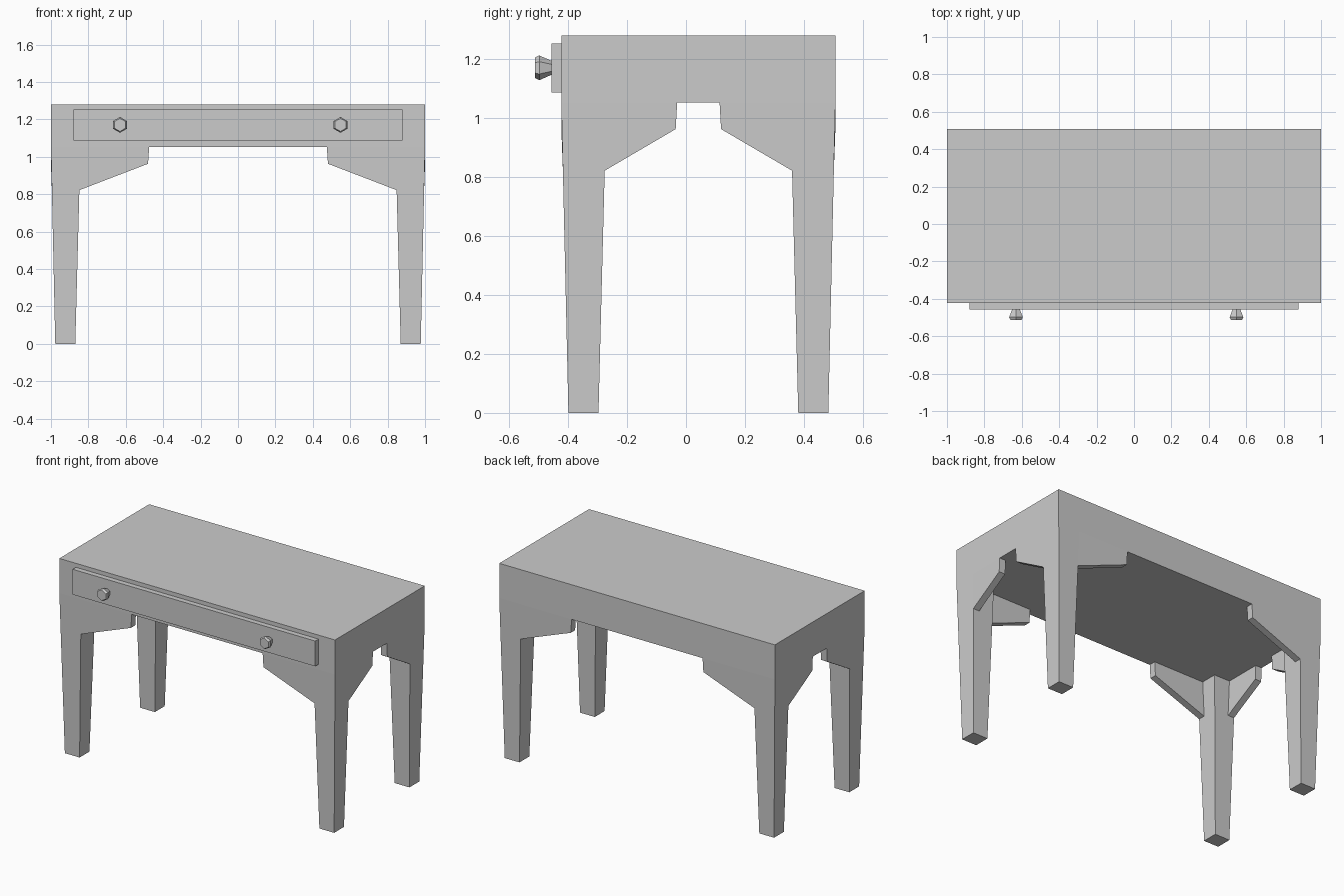
import bpy, bmesh
from mathutils import Matrix, Vector

if "Cube" in bpy.data.objects:
    bpy.data.objects.remove(bpy.data.objects["Cube"])

grey = bpy.data.materials.new("plain grey")
grey.use_nodes = True
GREY = (0.6, 0.6, 0.6, 1)
grey.diffuse_color = GREY
grey.node_tree.nodes["Principled BSDF"].inputs["Base Color"].default_value = GREY

MID_Y = 0.042                 # middle of the tabletop in depth
HALF_X, HALF_Y = 1.0, 0.465
TOP, UNDER, KNEE, TIP = 1.28, 1.053, 0.822, 0.963
THICK = 0.045                 # bracket board thickness


def finish(name, bm):
    bmesh.ops.recalc_face_normals(bm, faces=bm.faces)
    mesh = bpy.data.meshes.new(name)
    bm.to_mesh(mesh)
    bm.free()
    mesh.materials.append(grey)
    obj = bpy.data.objects.new(name, mesh)
    bpy.context.collection.objects.link(obj)
    return obj


def loft(name, rings, place=lambda p: p):
    """Skin a list of equal-length point rings and cap both ends."""
    bm = bmesh.new()
    loops = [[bm.verts.new(place(Vector(p))) for p in ring] for ring in rings]
    for a, b in zip(loops, loops[1:]):
        for i in range(len(a)):
            j = (i + 1) % len(a)
            bm.faces.new((a[i], a[j], b[j], b[i]))
    bm.faces.new(loops[0])
    bm.faces.new(loops[-1])
    return finish(name, bm)


def box(name, x, y, z):
    rings = [[(x[0], y[0], h), (x[1], y[0], h), (x[1], y[1], h), (x[0], y[1], h)] for h in z]
    return loft(name, rings)


def taper(z, foot, head):
    return foot + (head - foot) * z / UNDER


def leg_span(z):
    """Inner and outer leg limits in x and y at a height."""
    return (taper(z, 0.87, 0.842), taper(z, 0.977, HALF_X),
            taper(z, 0.339, 0.312), taper(z, 0.441, HALF_Y))


# Body and drawer front
box("table_body", (-HALF_X, HALF_X), (MID_Y - HALF_Y, MID_Y + HALF_Y), (UNDER, TOP))
box("drawer_front", (-0.88, 0.88), (-0.457, MID_Y - HALF_Y), (1.088, 1.254))

# Legs with a pair of corner brackets each
for side, sx in (("left", 1), ("right", -1)):
    for end, sy in (("front", -1), ("back", 1)):
        def place(p, sx=sx, sy=sy):
            return Vector((p.x * sx, p.y * sy + MID_Y, p.z))

        rings = []
        for z in (0, UNDER):
            x0, x1, y0, y1 = leg_span(z)
            rings.append([(x0, y0, z), (x1, y0, z), (x1, y1, z), (x0, y1, z)])
        loft(f"{end}_{side}_leg", rings, place)

        kx0, kx1, ky0, ky1 = leg_span(KNEE)
        tx0, tx1, ty0, ty1 = leg_span(UNDER)
        # Each bracket outline: knee, tip, top of tip, top at the leg
        long_outline = [(kx0, ky1, KNEE), (0.481, HALF_Y, TIP),
                        (0.475, HALF_Y, UNDER), (tx0, ty1, UNDER)]
        short_outline = [(kx1, ky0, KNEE), (HALF_X, 0.077, TIP),
                         (HALF_X, 0.072, UNDER), (tx1, ty0, UNDER)]
        loft(f"{end}_{side}_long_bracket",
             [long_outline, [(x, y - THICK, z) for x, y, z in long_outline]], place)
        loft(f"{end}_{side}_short_bracket",
             [short_outline, [(x - THICK, y, z) for x, y, z in short_outline]], place)

# Six-sided flared drawer knobs
for side, x in (("right", -0.631), ("left", 0.548)):
    rings = []
    for y, radius in ((-0.457, 0.024), (-0.498, 0.042), (-0.512, 0.035)):
        rings.append([Vector((x, y, 1.171)) + Matrix.Rotation(i * 1.0471976, 3, "Y")
                      @ Vector((0, 0, radius)) for i in range(6)])
    loft(f"{side}_drawer_knob", rings)
